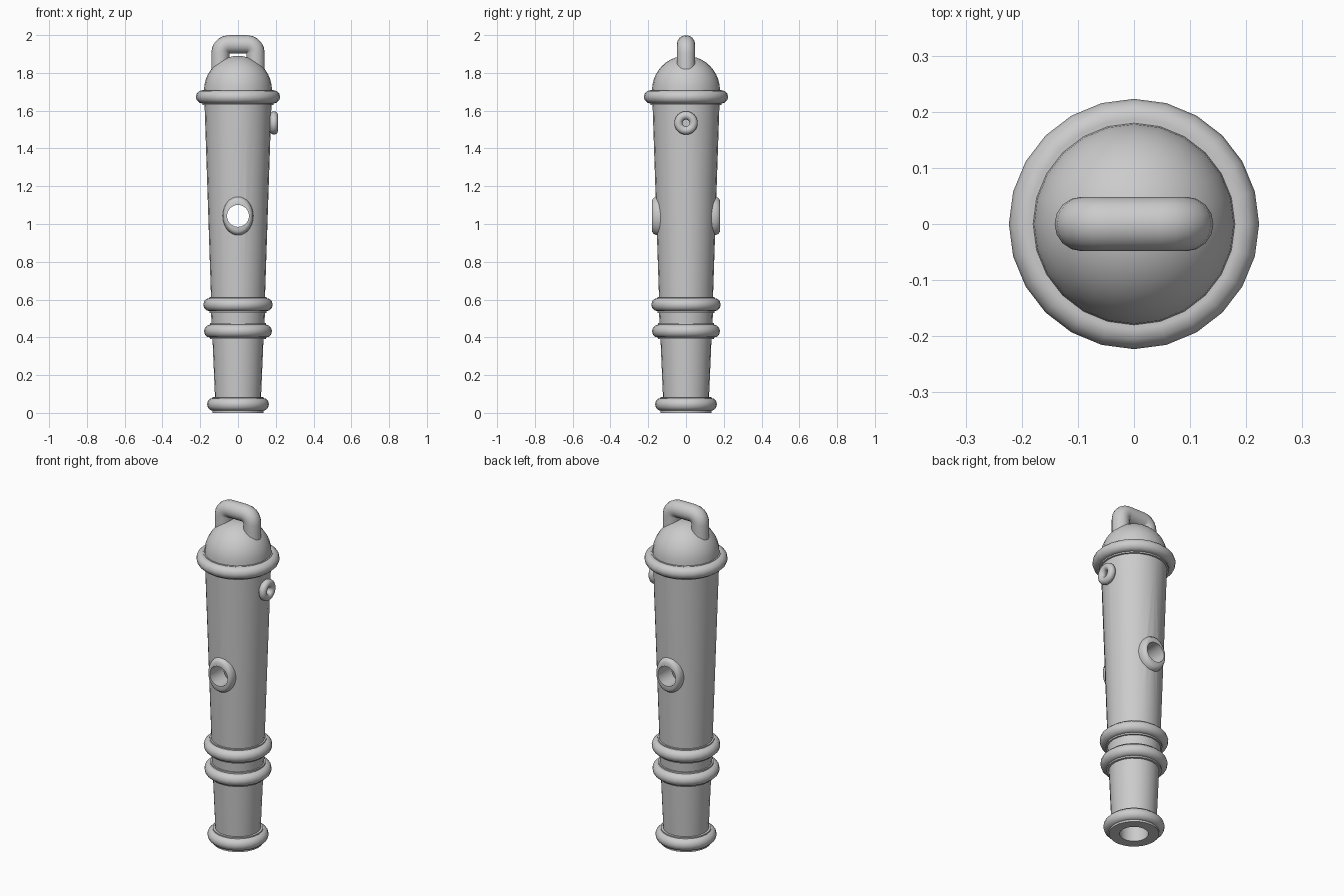
import bpy
import bmesh
from math import sin, cos, pi, radians
from mathutils import Matrix, Vector

if "Cube" in bpy.data.objects:
    bpy.data.objects.remove(bpy.data.objects["Cube"])

grey = bpy.data.materials.new("plain grey")
grey.use_nodes = True
grey.diffuse_color = (0.6, 0.6, 0.6, 1)
grey.node_tree.nodes["Principled BSDF"].inputs["Base Color"].default_value = (0.6, 0.6, 0.6, 1)


def activate(obj):
    bpy.ops.object.select_all(action='DESELECT')
    obj.select_set(True)
    bpy.context.view_layer.objects.active = obj


def shade(obj, angle=35):
    activate(obj)
    bpy.ops.object.shade_smooth_by_angle(angle=radians(angle))


def finish(name, bm):
    bmesh.ops.remove_doubles(bm, verts=bm.verts, dist=1e-5)
    bmesh.ops.recalc_face_normals(bm, faces=bm.faces)
    mesh = bpy.data.meshes.new(name)
    bm.to_mesh(mesh)
    bm.free()
    mesh.materials.append(grey)
    obj = bpy.data.objects.new(name, mesh)
    bpy.context.collection.objects.link(obj)
    return obj


def sweep(name, rings, closed=False, caps=False):
    """Skin a list of point rings."""
    bm = bmesh.new()
    loops = [[bm.verts.new(p) for p in ring] for ring in rings]
    count = len(loops)
    for i in range(count if closed else count - 1):
        a, b = loops[i], loops[(i + 1) % count]
        for j in range(len(a)):
            k = (j + 1) % len(a)
            bm.faces.new((a[j], a[k], b[k], b[j]))
    if caps:
        bm.faces.new(loops[0])
        bm.faces.new(loops[-1])
    return finish(name, bm)


def lathe(name, profile, place=Matrix(), sides=24, closed=False, caps=False):
    """Turn a (radius, height) profile around z, then place it."""
    turns = [2 * pi * i / sides for i in range(sides)]
    rings = [[place @ Vector((r * cos(t), r * sin(t), z)) for t in turns]
             for r, z in profile]
    return sweep(name, rings, closed, caps)


def ring(name, radius, tube, z, place=Matrix(), sides=24):
    arc = [2 * pi * i / 12 for i in range(12)]
    profile = [(radius + tube * cos(a), z + tube * sin(a)) for a in arc]
    obj = lathe(name, profile, place, sides, closed=True)
    shade(obj, 60)
    return obj


def cut(obj, cutter):
    mod = obj.modifiers.new("hole", 'BOOLEAN')
    mod.operation = 'DIFFERENCE'
    mod.solver = 'EXACT'
    mod.object = cutter
    activate(obj)
    bpy.ops.object.modifier_apply(modifier=mod.name)


# Tapered tube with stepped lips and a hollow bore
tube = lathe("tube", [
    (0.077, 0), (0.135, 0), (0.135, 0.02), (0.135, 0.085), (0.122, 0.085),
    (0.135, 0.39), (0.148, 0.39), (0.148, 0.476), (0.140, 0.476),
    (0.143, 0.53), (0.152, 0.53), (0.152, 0.614), (0.143, 0.614),
    (0.177, 1.63), (0.187, 1.63), (0.187, 1.71), (0, 1.71),
    (0, 1.60), (0.077, 1.60)], closed=True)

# Finger hole through front and back, and small side vent
to_y = Matrix.Rotation(pi / 2, 4, 'X')
to_x = Matrix.Rotation(pi / 2, 4, 'Y')
finger = lathe("finger_cutter", [(0.058, -0.4), (0.058, 0.4)],
               Matrix.Translation((0, 0, 1.043)) @ to_y, 32, caps=True)
vent = lathe("vent_cutter", [(0.019, 0), (0.019, 0.4)],
             Matrix.Translation((0, 0, 1.535)) @ to_x, 16, caps=True)
cut(tube, finger)
cut(tube, vent)
shade(tube)

# Oval collars around the finger hole
collar_profile = [(0, 0.09), (0.081, 0.09), (0.081, 0.145), (0.079, 0.160),
                  (0.073, 0.173), (0.064, 0.180), (0, 0.180)]
for name, turn in (("front_collar", 0), ("back_collar", pi)):
    place = (Matrix.Translation((0, 0, 1.043)) @ Matrix.Rotation(turn, 4, 'Z')
             @ Matrix.Diagonal((1, 1, 1.28, 1)) @ to_y)
    collar = lathe(name, collar_profile, place, 32)
    # Clear the inside so that the bore stays open
    cut(collar, finger)
    shade(collar, 40)

for helper in (finger, vent):
    bpy.data.objects.remove(helper)

# Side vent collar
ring("vent_collar", 0.040, 0.022, 0.190, Matrix.Translation((0, 0, 1.535)) @ to_x)

# Raised bands
for name, outer, z in (("foot_band", 0.164, 0.045), ("lower_band", 0.180, 0.433),
                       ("middle_band", 0.184, 0.573), ("top_band", 0.223, 1.673)):
    ring(name, outer - 0.035, 0.035, z)

# Domed cap
steps = [pi / 2 * i / 10 for i in range(11)]
dome = lathe("dome", [(0.18 * cos(a), 1.708 + 0.182 * sin(a)) for a in steps])
shade(dome, 60)

# Carrying loop with rounded elbows
radius, half, bend, top = 0.0485, 0.093, 0.045, 1.951
path = [(-half, 1.76, 0)]
for i in range(6):
    a = pi / 2 * i / 5
    path.append((-half + bend - bend * cos(a), top - bend + bend * sin(a), a))
path += [(-x, z, pi - a) for x, z, a in reversed(path)]
turns = [2 * pi * i / 16 for i in range(16)]
loop = sweep("carrying_loop", [
    [Vector((x - radius * cos(t) * cos(a), radius * sin(t),
             z + radius * cos(t) * sin(a))) for t in turns]
    for x, z, a in path], caps=True)
shade(loop, 60)
